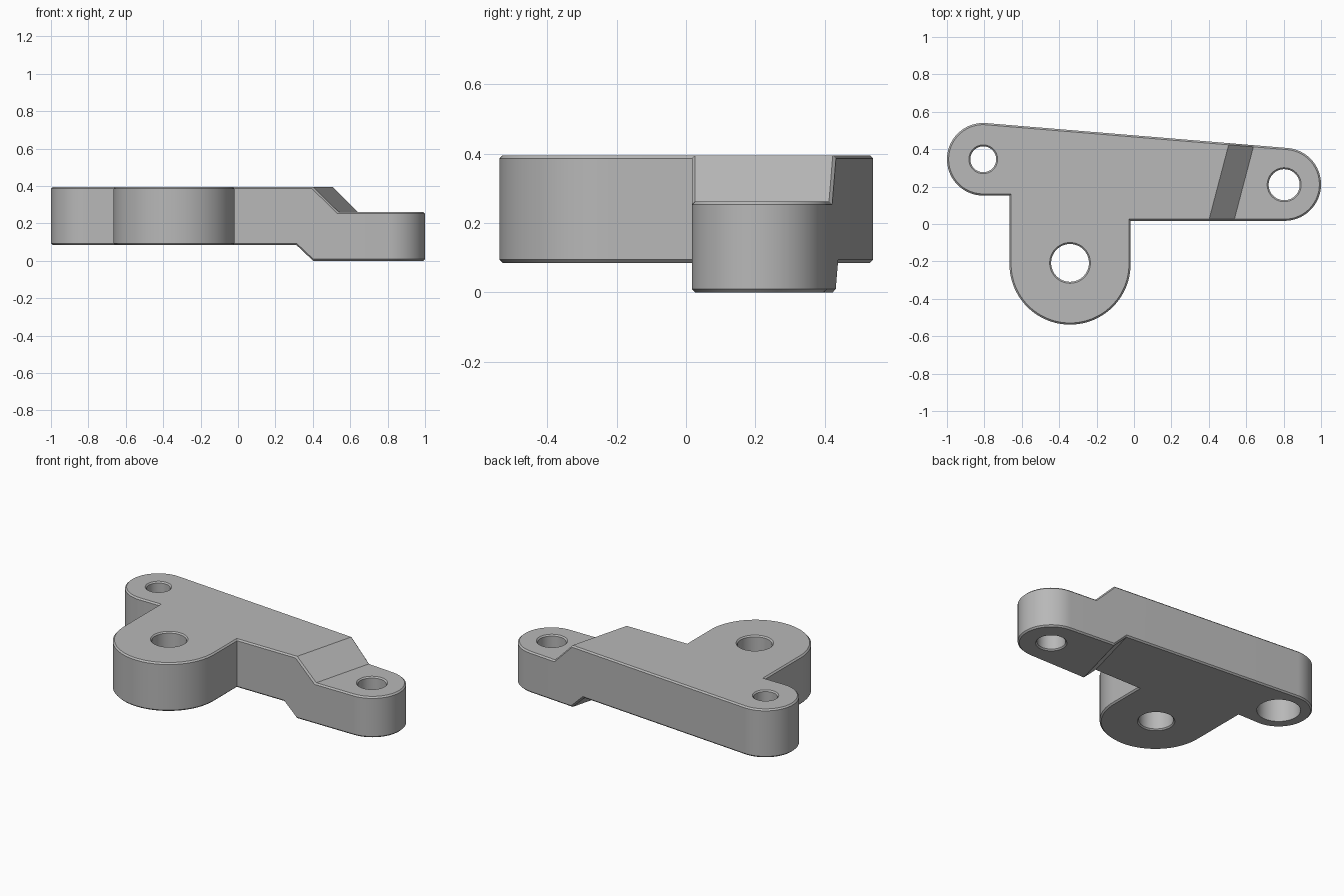
import bpy, bmesh
from math import sin, cos, radians, tau
from mathutils import Vector

if "Cube" in bpy.data.objects:
    bpy.data.objects.remove(bpy.data.objects["Cube"], do_unlink=True)

SHEAR = 0.2625            # slant of the step across the arm
CHAMFER = 0.009
BODY_LOW, BODY_HIGH = 0.085, 0.395
ARM_LOW, ARM_HIGH = 0.0, 0.262
TOP_STEP = (0.395, 0.53)
LOW_STEP = (0.305, 0.395)

gray = bpy.data.materials.new("gray metal")
gray.use_nodes = True
color = (0.48, 0.48, 0.48, 1)
gray.diffuse_color = color
gray.node_tree.nodes["Principled BSDF"].inputs["Base Color"].default_value = color


def arc(cx, cy, r, start, end, steps=44):
    angles = [radians(start + (end - start) * i / steps) for i in range(steps + 1)]
    return [(cx + r * cos(a), cy + r * sin(a)) for a in angles]


def make_object(name, bm):
    bmesh.ops.recalc_face_normals(bm, faces=bm.faces[:])
    mesh = bpy.data.meshes.new(name)
    bm.to_mesh(mesh)
    bm.free()
    mesh.materials.append(gray)
    ob = bpy.data.objects.new(name, mesh)
    bpy.context.collection.objects.link(ob)
    return ob


def ramp(u, span, a, b):
    t = min(1, max(0, (u - span[0]) / (span[1] - span[0])))
    return a + (b - a) * t


def make_bracket():
    # Flat outline: two small lugs, one large lug, square inner corners
    outline = arc(-0.806, 0.346, 0.194, 85.2, 270)
    outline += [(-0.666, 0.152)]
    outline += arc(-0.342, -0.214, 0.324, 180, 360)
    outline += [(-0.018, 0.017)]
    outline += arc(0.805, 0.212, 0.195, -90, 85.2)

    bm = bmesh.new()
    base = bm.faces.new([bm.verts.new((x, y, 0)) for x, y in outline])
    moved = bmesh.ops.extrude_face_region(bm, geom=[base])["geom"]
    for v in moved:
        if isinstance(v, bmesh.types.BMVert):
            v.co.z = 1

    # Slanted cuts where the step bends, then drop the arm
    for u in sorted(set(TOP_STEP + LOW_STEP)):
        geom = bm.verts[:] + bm.edges[:] + bm.faces[:]
        bmesh.ops.bisect_plane(bm, geom=geom, dist=1e-5, plane_co=(u, 0, 0),
                               plane_no=Vector((1, -SHEAR, 0)))
    for v in bm.verts:
        u = v.co.x - SHEAR * v.co.y
        if v.co.z > 0.5:
            v.co.z = ramp(u, TOP_STEP, BODY_HIGH, ARM_HIGH)
        else:
            v.co.z = ramp(u, LOW_STEP, BODY_LOW, ARM_LOW)
    bmesh.ops.recalc_face_normals(bm, faces=bm.faces[:])

    # Chamfer only the rims between walls and flats
    rims = [e for e in bm.edges if len(e.link_faces) == 2 and
            (abs(e.link_faces[0].normal.z) > 0.4) != (abs(e.link_faces[1].normal.z) > 0.4)]
    bmesh.ops.bevel(bm, geom=rims, offset=CHAMFER, segments=1, profile=0.5,
                    affect='EDGES', clamp_overlap=True)
    return make_object("bracket", bm)


def make_cutter(name, x, y, profile, sides=64):
    bm = bmesh.new()
    rings = [[bm.verts.new((x + r * cos(tau * i / sides), y + r * sin(tau * i / sides), z))
              for i in range(sides)] for r, z in profile]
    for low, high in zip(rings, rings[1:]):
        for i in range(sides):
            j = (i + 1) % sides
            bm.faces.new((low[i], low[j], high[j], high[i]))
    bm.faces.new(rings[0][::-1])
    bm.faces.new(rings[-1])
    ob = make_object(name, bm)
    ob.hide_render = True
    return ob


def hole_profile(r, low, high, bore=None):
    c, e = 0.008, 0.02
    if bore:
        bottom = [(bore, low - e), (bore, low + 0.2), (r, low + 0.2)]
    else:
        bottom = [(r + c + e, low - e), (r, low + c)]
    return bottom + [(r, high - c), (r + c + e, high + e)]


bracket = make_bracket()
bpy.context.view_layer.objects.active = bracket
bracket.select_set(True)

# Holes: counterbored small lug, large lug, lowered arm lug
holes = [
    ("small_lug_hole", -0.806, 0.346, hole_profile(0.069, BODY_LOW, BODY_HIGH, bore=0.127)),
    ("large_lug_hole", -0.342, -0.208, hole_profile(0.101, BODY_LOW, BODY_HIGH)),
    ("arm_lug_hole", 0.803, 0.21, hole_profile(0.083, ARM_LOW, ARM_HIGH)),
]
for name, x, y, profile in holes:
    cutter = make_cutter(name, x, y, profile)
    mod = bracket.modifiers.new(name, 'BOOLEAN')
    mod.operation = 'DIFFERENCE'
    mod.solver = 'EXACT'
    mod.object = cutter
    bpy.ops.object.modifier_apply(modifier=mod.name)
    bpy.data.objects.remove(cutter, do_unlink=True)

bpy.ops.object.shade_smooth_by_angle(angle=radians(25))
